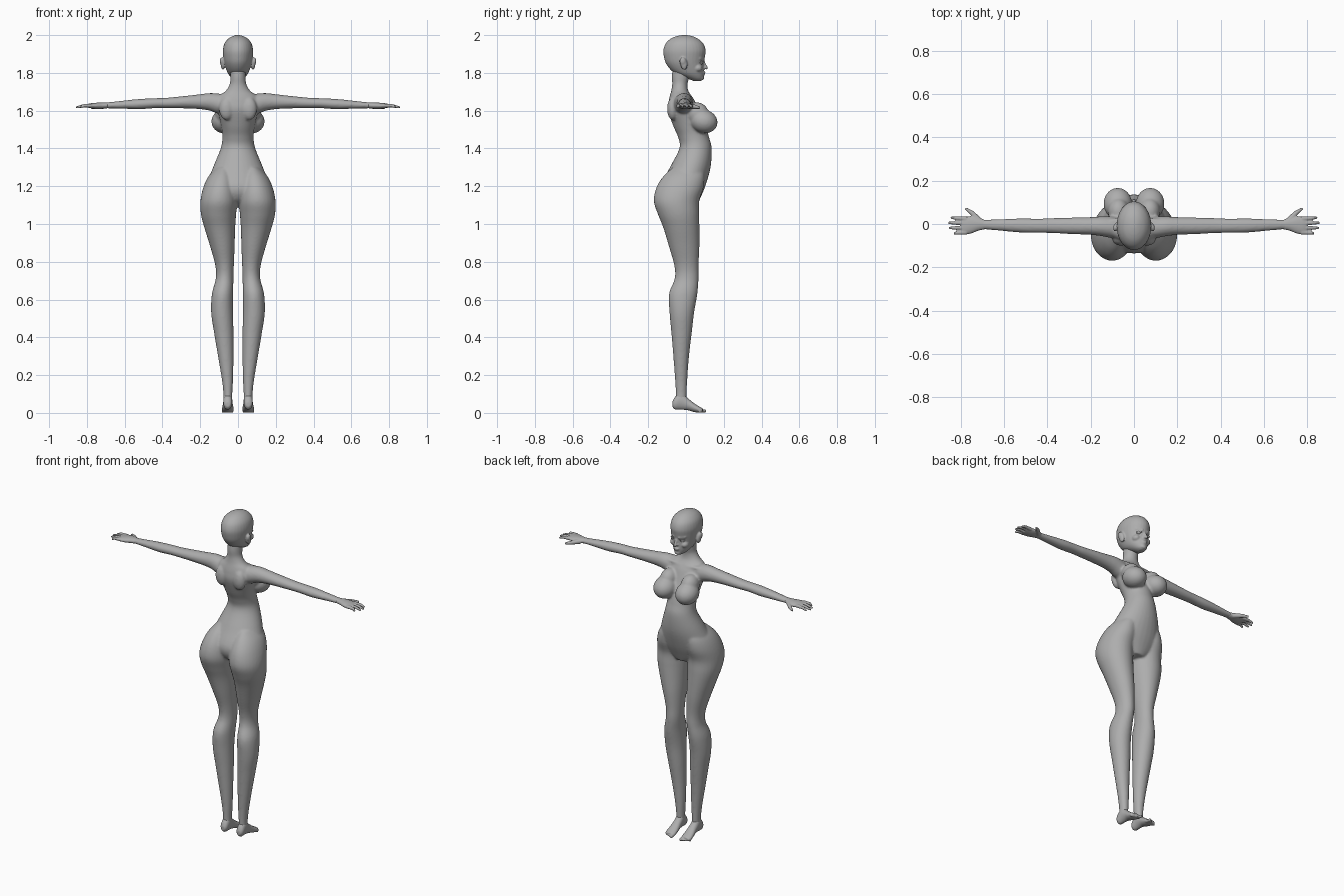
import bpy, bmesh, math
from mathutils import Matrix, Vector

grey = bpy.data.materials.new("plain grey")
grey.diffuse_color = (0.42, 0.42, 0.42, 1)


def spline(rows, steps=5):
    """Smoothly interpolate a table of cross-sections."""
    out = []
    for i in range(len(rows) - 1):
        p = [rows[max(0, min(len(rows) - 1, i + k))] for k in (-1, 0, 1, 2)]
        for s in range(steps):
            t = s / steps
            out.append([0.5 * (2 * b + (c - a) * t + (2 * a - 5 * b + 4 * c - d) * t * t
                               + (3 * b - a - 3 * c + d) * t ** 3) for a, b, c, d in zip(*p)])
    return out + [list(rows[-1])]


def loft(bm, axis, rows, side=1, n=32):
    """Skin ovals; each row is position, a0, a1, b0, b1 with a, b the other two axes in order."""
    rings = []
    for t, a0, a1, b0, b1 in spline(rows):
        ring = []
        for k in range(n):
            w = 2 * math.pi * k / n
            a = (a0 + a1) / 2 + (a1 - a0) / 2 * math.cos(w)
            b = (b0 + b1) / 2 + (b1 - b0) / 2 * math.sin(w)
            x, y, z = {"x": (t, a, b), "y": (a, t, b), "z": (a, b, t)}[axis]
            ring.append(bm.verts.new((x * side, y, z)))
        rings.append(ring)
    for r, q in zip(rings, rings[1:]):
        for k in range(n):
            bm.faces.new((r[k], r[(k + 1) % n], q[(k + 1) % n], q[k]))
    bm.faces.new(rings[0])
    bm.faces.new(rings[-1])


def ball(bm, centre, radii, tilt=0.0):
    m = Matrix.Translation(centre) @ Matrix.Rotation(tilt, 4, "X") @ Matrix.Diagonal((*radii, 1))
    bmesh.ops.create_uvsphere(bm, u_segments=24, v_segments=16, radius=1, matrix=m)


def limb(bm, p, q, r0, r1):
    """Round-ended tapered digit from p to q."""
    p, q = Vector(p), Vector(q)
    d = q - p
    m = Matrix.Translation((p + q) / 2) @ d.to_track_quat("Z", "Y").to_matrix().to_4x4()
    bmesh.ops.create_cone(bm, cap_ends=True, segments=14, radius1=r0, radius2=r1,
                          depth=d.length, matrix=m)
    ball(bm, q, (r1, r1, r1))


def finish(name, bm, voxel=0, smooth=0):
    bmesh.ops.recalc_face_normals(bm, faces=bm.faces)
    me = bpy.data.meshes.new(name)
    bm.to_mesh(me)
    bm.free()
    me.materials.append(grey)
    me.shade_smooth()
    ob = bpy.data.objects.new(name, me)
    bpy.context.collection.objects.link(ob)
    if voxel:
        r = ob.modifiers.new("fuse", "REMESH")
        r.mode, r.voxel_size, r.use_smooth_shade = "VOXEL", voxel, True
        s = ob.modifiers.new("soften", "SMOOTH")
        s.factor, s.iterations = 0.5, smooth
    return ob


# Torso and neck: height, half width, back, front
torso = [(1.09, .06, -.05, .055), (1.13, .13, -.115, .073), (1.2, .165, -.135, .102),
         (1.3, .132, -.085, .13), (1.4, .092, -.035, .136), (1.46, .083, -.042, .122),
         (1.52, .09, -.068, .105), (1.6, .107, -.095, .07), (1.65, .115, -.092, .048),
         (1.68, .098, -.085, .028), (1.705, .065, -.078, .012), (1.74, .044, -.073, .008),
         (1.78, .041, -.075, .018), (1.83, .04, -.07, .02)]
# Leg: height, inner, outer, back, front
leg = [(1.3, .04, .115, -.07, .09), (1.25, .018, .158, -.122, .098), (1.19, .006, .185, -.158, .092),
       (1.12, .004, .199, -.17, .07), (1.05, .01, .196, -.148, .07), (.98, .015, .178, -.12, .071),
       (.88, .018, .147, -.09, .071), (.78, .022, .12, -.062, .066), (.71, .024, .118, -.06, .066),
       (.63, .026, .138, -.09, .06), (.53, .026, .142, -.087, .043), (.42, .024, .126, -.077, .03),
       (.3, .024, .106, -.067, .016), (.18, .026, .086, -.058, .007), (.1, .03, .077, -.054, .003),
       (.04, .03, .077, -.055, .0)]
# Arm: distance out, back, front, bottom, top
arm = [(.04, -.065, .025, 1.6, 1.68), (.1, -.065, .035, 1.585, 1.69), (.15, -.056, .035, 1.6, 1.693),
       (.2, -.05, .032, 1.608, 1.687), (.28, -.047, .03, 1.612, 1.678), (.38, -.042, .027, 1.613, 1.668),
       (.44, -.041, .025, 1.613, 1.666), (.52, -.04, .026, 1.608, 1.662), (.6, -.033, .023, 1.61, 1.654),
       (.68, -.026, .02, 1.612, 1.645), (.72, -.026, .022, 1.612, 1.643)]

body = bmesh.new()
loft(body, "z", [(z, -w, w, b, f) for z, w, b, f in torso])
for s in (-1, 1):
    loft(body, "z", leg, s)
    loft(body, "x", arm, s)
    # Bust, shoulder blade and collar bone
    ball(body, (s * .075, .094, 1.543), (.066, .074, .062), -.25)
    ball(body, (s * .072, .06, 1.585), (.05, .062, .058), -.6)
    ball(body, (s * .06, -.07, 1.61), (.04, .03, .06))
    limb(body, (s * .11, .012, 1.672), (s * .015, .026, 1.668), .012, .01)
finish("body", body, .0065, 6)

# Head: height, half width, back, front
skull = [(1.757, .012, .04, .078), (1.768, .03, .012, .09), (1.79, .049, -.045, .095),
         (1.815, .061, -.08, .096), (1.85, .072, -.106, .095), (1.885, .078, -.117, .1),
         (1.92, .08, -.12, .104), (1.955, .072, -.108, .092), (1.98, .053, -.083, .065),
         (1.994, .03, -.052, .035), (2.0, .01, -.02, .003)]
head = bmesh.new()
loft(head, "z", [(z, -w, w, b, f) for z, w, b, f in skull])
# Nose, lips, chin
limb(head, (0, .09, 1.865), (0, .108, 1.826), .006, .0085)
ball(head, (0, .094, 1.802), (.019, .01, .005))
ball(head, (0, .092, 1.794), (.016, .01, .006))
ball(head, (0, .082, 1.773), (.02, .014, .013))
for s in (-1, 1):
    # Nostril wing, cheek, brow and ear
    ball(head, (s * .008, .1, 1.826), (.006, .007, .005))
    ball(head, (s * .037, .062, 1.825), (.022, .025, .02))
    limb(head, (s * .014, .094, 1.872), (s * .048, .074, 1.876), .007, .005)
    ball(head, (s * .08, -.012, 1.85), (.012, .019, .034), .15)
    ball(head, (s * .088, -.018, 1.862), (.008, .017, .02), .15)
finish("head", head, .0045, 3)

for s, side in ((-1, "left"), (1, "right")):
    # Eye with upper lid
    eye = bmesh.new()
    ball(eye, (s * .031, .079, 1.853), (.0145, .011, .0085))
    limb(eye, (s * .017, .091, 1.859), (s * .046, .079, 1.859), .003, .003)
    finish(side + "_eye", eye)

    # Hand: palm, four fingers and thumb
    hand = bmesh.new()
    loft(hand, "x", [(.69, -.025, .02, 1.613, 1.643), (.72, -.031, .028, 1.61, 1.643),
                     (.75, -.043, .036, 1.609, 1.642), (.78, -.049, .033, 1.613, 1.639),
                     (.797, -.046, .03, 1.617, 1.635)], s)
    for y0, y1, tip in ((.024, .029, .848), (.004, .005, .86), (-.018, -.018, .856), (-.039, -.044, .834)):
        limb(hand, (s * .775, y0, 1.627), (s * .82, (y0 + y1) / 2, 1.626), .0105, .0085)
        limb(hand, (s * .82, (y0 + y1) / 2, 1.626), (s * (tip - .006), y1, 1.618), .0085, .006)
    limb(hand, (s * .715, .015, 1.624), (s * .748, .05, 1.62), .015, .011)
    limb(hand, (s * .748, .05, 1.62), (s * .775, .07, 1.616), .011, .0065)
    finish(side + "_hand", hand, .0035, 3)

    # Foot with five toes
    foot = bmesh.new()
    loft(foot, "y", [(-.072, .042, .066, .032, .058), (-.058, .032, .077, .018, .085),
                     (-.025, .03, .078, .017, .11), (.01, .028, .079, .014, .078),
                     (.045, .024, .084, .004, .05), (.072, .023, .086, .001, .033),
                     (.088, .028, .08, .003, .024)], s)
    for k in range(5):
        r = .0095 if k == 0 else .0068
        limb(foot, (s * (.033 + .0115 * k), .07, .013), (s * (.033 + .0118 * k), .098 - .006 * k, r),
             r, r * .95)
    finish(side + "_foot", foot, .0035, 3)
